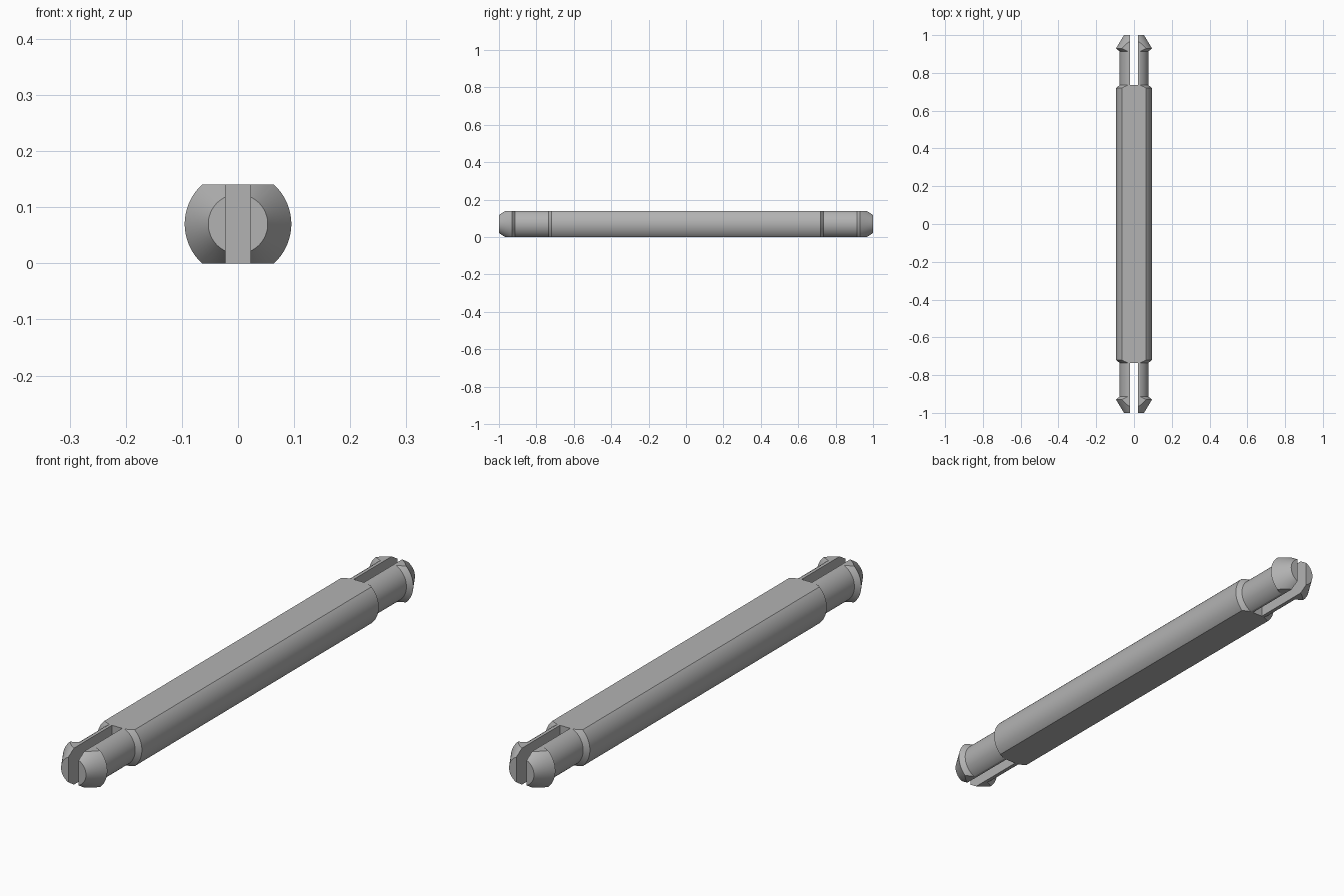
import bpy, bmesh, math
from mathutils import Matrix

cube = bpy.data.objects.get("Cube")
if cube:
    bpy.data.objects.remove(cube, do_unlink=True)

SEGMENTS = 80
HALF_HEIGHT = 0.07    # flats above and below the axis
SLOT = 0.022          # half width of the slot between prongs
SHOULDER = 0.735      # where the body ends and the prongs begin

grey = bpy.data.materials.new("grey plastic")
grey.use_nodes = True
colour = (0.45, 0.45, 0.45, 1)
grey.diffuse_color = colour
grey.node_tree.nodes["Principled BSDF"].inputs["Base Color"].default_value = colour


def lathe(profile):
    """Solid of revolution about y from (y, radius) pairs, capped at both ends."""
    bm = bmesh.new()
    rings = []
    for y, r in profile:
        angles = [math.tau * (i + 0.5) / SEGMENTS for i in range(SEGMENTS)]
        rings.append([bm.verts.new((r * math.cos(a), y, r * math.sin(a))) for a in angles])
    for a, b in zip(rings, rings[1:]):
        for i in range(SEGMENTS):
            j = (i + 1) % SEGMENTS
            bm.faces.new((a[i], a[j], b[j], b[i]))
    bm.faces.new(rings[0])
    bm.faces.new(rings[-1])
    return bm


def slice_off(bm, point, outward):
    """Remove everything beyond a plane and close the cut."""
    cut = bmesh.ops.bisect_plane(bm, geom=bm.verts[:] + bm.edges[:] + bm.faces[:],
                                 dist=1e-6, plane_co=point, plane_no=outward,
                                 clear_outer=True)["geom_cut"]
    edges = [e for e in cut if isinstance(e, bmesh.types.BMEdge) and e.is_boundary]
    bmesh.ops.edgeloop_fill(bm, edges=edges)


def finish(bm, name):
    bmesh.ops.recalc_face_normals(bm, faces=bm.faces[:])
    bmesh.ops.translate(bm, vec=(0, 0, HALF_HEIGHT), verts=bm.verts[:])
    mesh = bpy.data.meshes.new(name)
    bm.to_mesh(mesh)
    bm.free()
    mesh.materials.append(grey)
    obj = bpy.data.objects.new(name, mesh)
    bpy.context.collection.objects.link(obj)
    bpy.ops.object.select_all(action='DESELECT')
    obj.select_set(True)
    bpy.context.view_layer.objects.active = obj
    bpy.ops.object.shade_smooth_by_angle(angle=math.radians(15))


def cut_flats(bm):
    for side in (1, -1):
        slice_off(bm, (0, 0, side * HALF_HEIGHT), (0, 0, side))


# Long round body with chamfered ends and flat top and bottom
body = lathe([(-SHOULDER, 0.077), (-0.72, 0.095), (0.72, 0.095), (SHOULDER, 0.077)])
cut_flats(body)
finish(body, "body")

# Four half-round snap prongs with barbed tips, two at each end
for end, sy in (("front", -1), ("back", 1)):
    for side, sx in (("left", 1), ("right", -1)):
        prong = lathe([(SHOULDER, 0.077), (0.914, 0.077), (0.93, 0.095), (1, 0.053)])
        cut_flats(prong)
        slice_off(prong, (SLOT, 0, 0), (-1, 0, 0))
        # The prong base is joined to the body, so it needs no cap
        base = [f for f in prong.faces if all(abs(v.co.y - SHOULDER) < 1e-4 for v in f.verts)]
        bmesh.ops.recalc_face_normals(prong, faces=prong.faces[:])
        bmesh.ops.delete(prong, geom=base, context='FACES')
        bmesh.ops.transform(prong, matrix=Matrix.Diagonal((sx, sy, 1, 1)), verts=prong.verts[:])
        finish(prong, f"{end}_{side}_prong")
